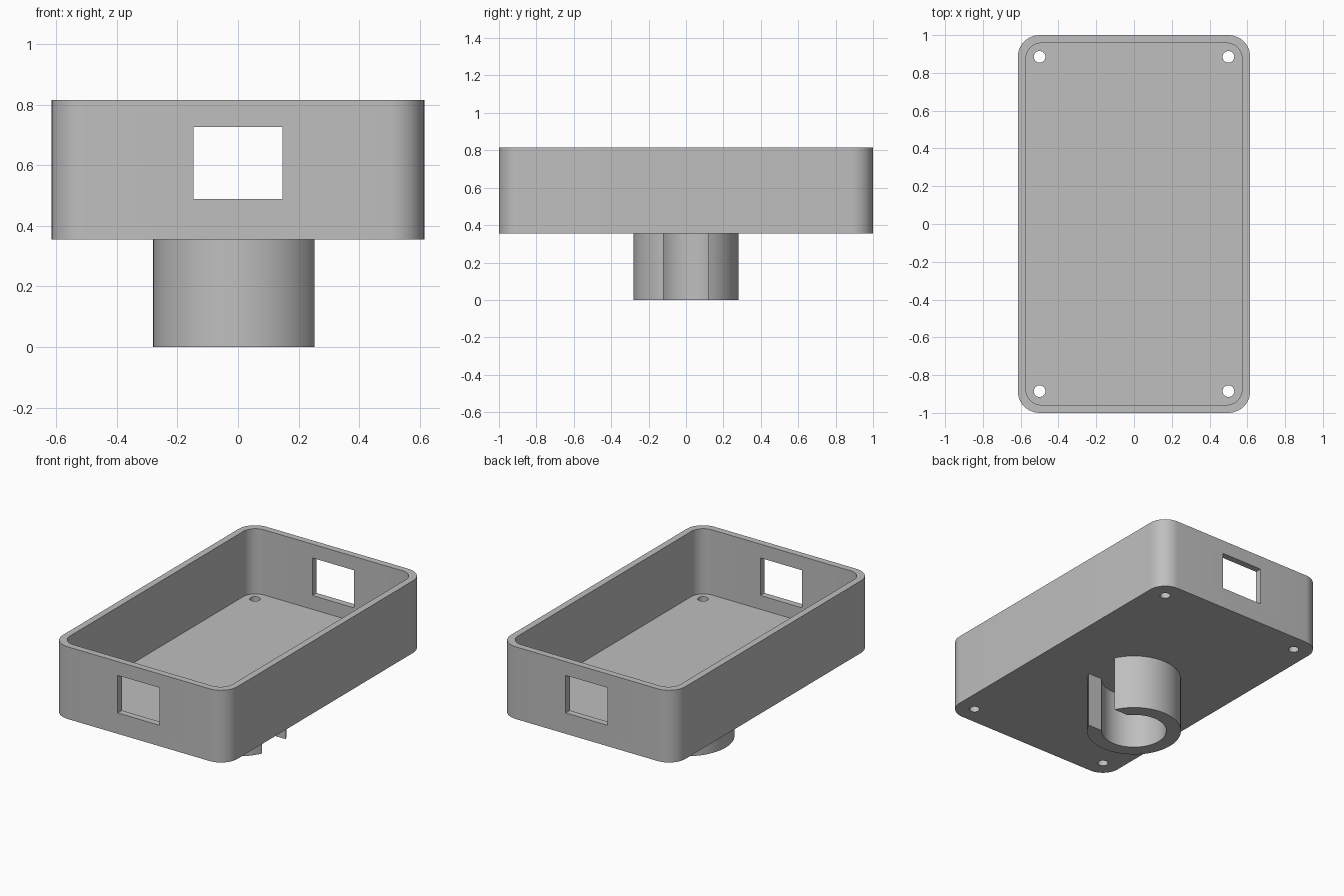
import bpy
import bmesh
from math import sin, cos, pi, asin, radians

cube = bpy.data.objects.get("Cube")
if cube:
    bpy.data.objects.remove(cube, do_unlink=True)

HALF_X, HALF_Y = 0.615, 1.0
BASE, FLOOR, RIM = 0.355, 0.40, 0.815
WALL, CORNER = 0.042, 0.115

grey = bpy.data.materials.new("plain grey")
grey.use_nodes = True
colour = (0.52, 0.52, 0.52, 1)
grey.diffuse_color = colour
grey.node_tree.nodes["Principled BSDF"].inputs["Base Color"].default_value = colour


def arc(cx, cy, r, start, end, steps):
    angles = [start + (end - start) * i / steps for i in range(steps + 1)]
    return [(cx + r * cos(a), cy + r * sin(a)) for a in angles]


def rounded_rect(hx, hy, r):
    points = []
    for i, (sx, sy) in enumerate([(1, 1), (-1, 1), (-1, -1), (1, -1)]):
        points += arc(sx * (hx - r), sy * (hy - r), r, i * pi / 2, (i + 1) * pi / 2, 12)
    return points


def prism(name, outline, z0, z1):
    """Extrude a flat outline from z0 up to z1."""
    bm = bmesh.new()
    face = bm.faces.new([bm.verts.new((x, y, z0)) for x, y in outline])
    side = bmesh.ops.extrude_face_region(bm, geom=[face])["geom"]
    top = [v for v in side if isinstance(v, bmesh.types.BMVert)]
    bmesh.ops.translate(bm, verts=top, vec=(0, 0, z1 - z0))
    bmesh.ops.recalc_face_normals(bm, faces=bm.faces)
    mesh = bpy.data.meshes.new(name)
    bm.to_mesh(mesh)
    bm.free()
    mesh.materials.append(grey)
    obj = bpy.data.objects.new(name, mesh)
    bpy.context.scene.collection.objects.link(obj)
    return obj


def select(obj):
    bpy.ops.object.select_all(action="DESELECT")
    obj.select_set(True)
    bpy.context.view_layer.objects.active = obj


def cut(target, cutter):
    cutter.hide_render = True
    mod = target.modifiers.new("cut", "BOOLEAN")
    mod.operation = "DIFFERENCE"
    mod.solver = "EXACT"
    mod.object = cutter
    select(target)
    bpy.ops.object.modifier_apply(modifier=mod.name)
    bpy.data.objects.remove(cutter, do_unlink=True)


# Open tray with rounded corners
tray = prism("tray", rounded_rect(HALF_X, HALF_Y, CORNER), BASE, RIM)
cut(tray, prism("cavity_cutter",
                rounded_rect(HALF_X - WALL, HALF_Y - WALL, 0.085), FLOOR, RIM + 0.1))

# Cable window through both end walls
window = [(-0.147, -1.2), (0.147, -1.2), (0.147, 1.2), (-0.147, 1.2)]
cut(tray, prism("window_cutter", window, 0.488, 0.727))

# Screw holes in the floor corners
for sx in (-1, 1):
    for sy in (-1, 1):
        hole = arc(sx * 0.5, sy * 0.885, 0.031, 0, 2 * pi, 24)[:-1]
        cut(tray, prism("hole_cutter", hole, BASE - 0.1, FLOOR + 0.02))

# C-shaped clip below, with a parallel-sided slot facing +x
OUTER, INNER, SLOT = 0.28, 0.193, 0.12
a, b = asin(SLOT / OUTER), asin(SLOT / INNER)
outline = arc(0, 0, OUTER, a, 2 * pi - a, 56) + arc(0, 0, INNER, 2 * pi - b, b, 48)
clip = prism("pole_clip", outline, 0, BASE + 0.01)

for obj in (tray, clip):
    select(obj)
    bpy.ops.object.shade_smooth_by_angle(angle=radians(30))
